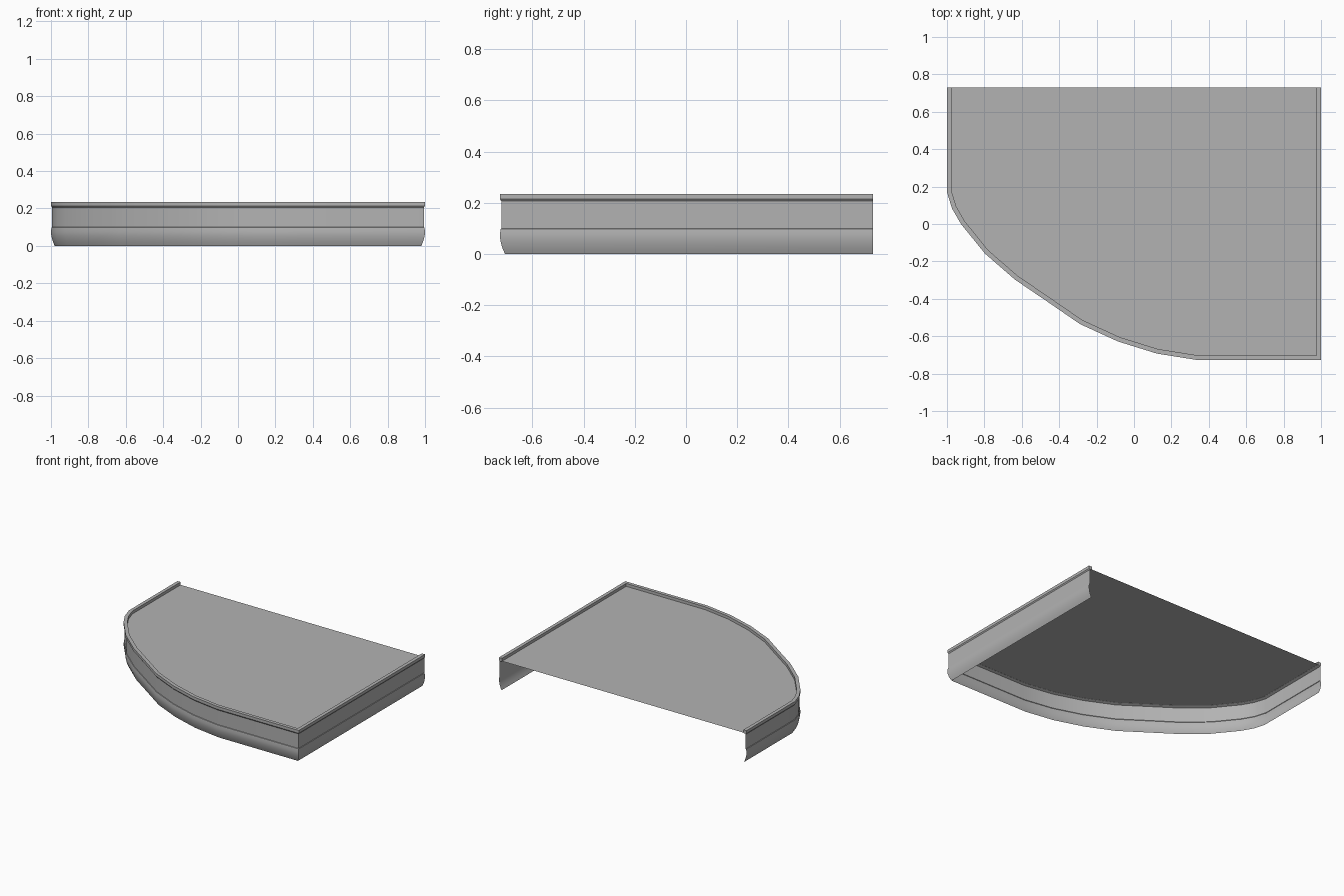
import bpy
import bmesh
import math
from mathutils import Vector

cube = bpy.data.objects.get("Cube")
if cube:
    bpy.data.objects.remove(cube, do_unlink=True)

GREY = (0.45, 0.45, 0.45, 1)
grey = bpy.data.materials.new("plain grey")
grey.use_nodes = True
grey.diffuse_color = GREY
grey.node_tree.nodes["Principled BSDF"].inputs["Base Color"].default_value = GREY

# Plan outline: left side, bowed corner, front, right side; the back is open
BACK, FRONT = 0.73, -0.727
outline = [Vector(p) for p in (
    (-1, BACK), (-1, 0.17), (-0.973, 0.083), (-0.925, 0), (-0.797, -0.158),
    (-0.637, -0.297), (-0.465, -0.414), (-0.289, -0.535), (-0.086, -0.628),
    (0.123, -0.693), (0.337, FRONT), (1, FRONT), (1, BACK))]


def inset(distance):
    """Outline moved inward with mitred corners."""
    normals = []
    for a, b in zip(outline, outline[1:]):
        d = (b - a).normalized()
        normals.append(Vector((-d.y, d.x)))
    before = normals[:1] + normals
    after = normals + normals[-1:]
    return [p + (m + n) * distance / (1 + m.dot(n))
            for p, m, n in zip(outline, before, after)]


def finish(name, bm):
    mesh = bpy.data.meshes.new(name)
    bm.to_mesh(mesh)
    bm.free()
    mesh.materials.append(grey)
    obj = bpy.data.objects.new(name, mesh)
    bpy.context.collection.objects.link(obj)
    bpy.ops.object.select_all(action="DESELECT")
    obj.select_set(True)
    bpy.context.view_layer.objects.active = obj
    bpy.ops.object.shade_smooth_by_angle(angle=math.radians(25))


def sweep(name, profile, closed=False):
    """Sweep (inset, height) points along the outline."""
    bm = bmesh.new()
    rows = [[bm.verts.new((p.x, p.y, z)) for p in inset(d)] for d, z in profile]
    pairs = list(zip(rows, rows[1:]))
    if closed:
        pairs.append((rows[-1], rows[0]))
    for low, high in pairs:
        for i in range(len(low) - 1):
            bm.faces.new((low[i], low[i + 1], high[i + 1], high[i]))
    if closed:
        for end in (0, -1):
            bm.faces.new([row[end] for row in rows])
        bmesh.ops.recalc_face_normals(bm, faces=bm.faces)
    finish(name, bm)


# Thin fascia: rounded lower moulding and flat upper band
sweep("lower_moulding", [(0.02, 0), (0.012, 0.018), (0.006, 0.036),
                         (0.002, 0.054), (0, 0.075), (0.003, 0.098), (0.006, 0.1)])
sweep("upper_band", [(0.006, 0.1), (0.006, 0.206)])

# Raised lip with a bevelled underside
sweep("rim", [(0.006, 0.206), (0, 0.214), (0, 0.235), (0.025, 0.235),
              (0.025, 0.213)], closed=True)

# Flat top sheet inside the lip
bm = bmesh.new()
bm.faces.new([bm.verts.new((p.x, p.y, 0.214)) for p in inset(0.024)])
finish("top_panel", bm)
